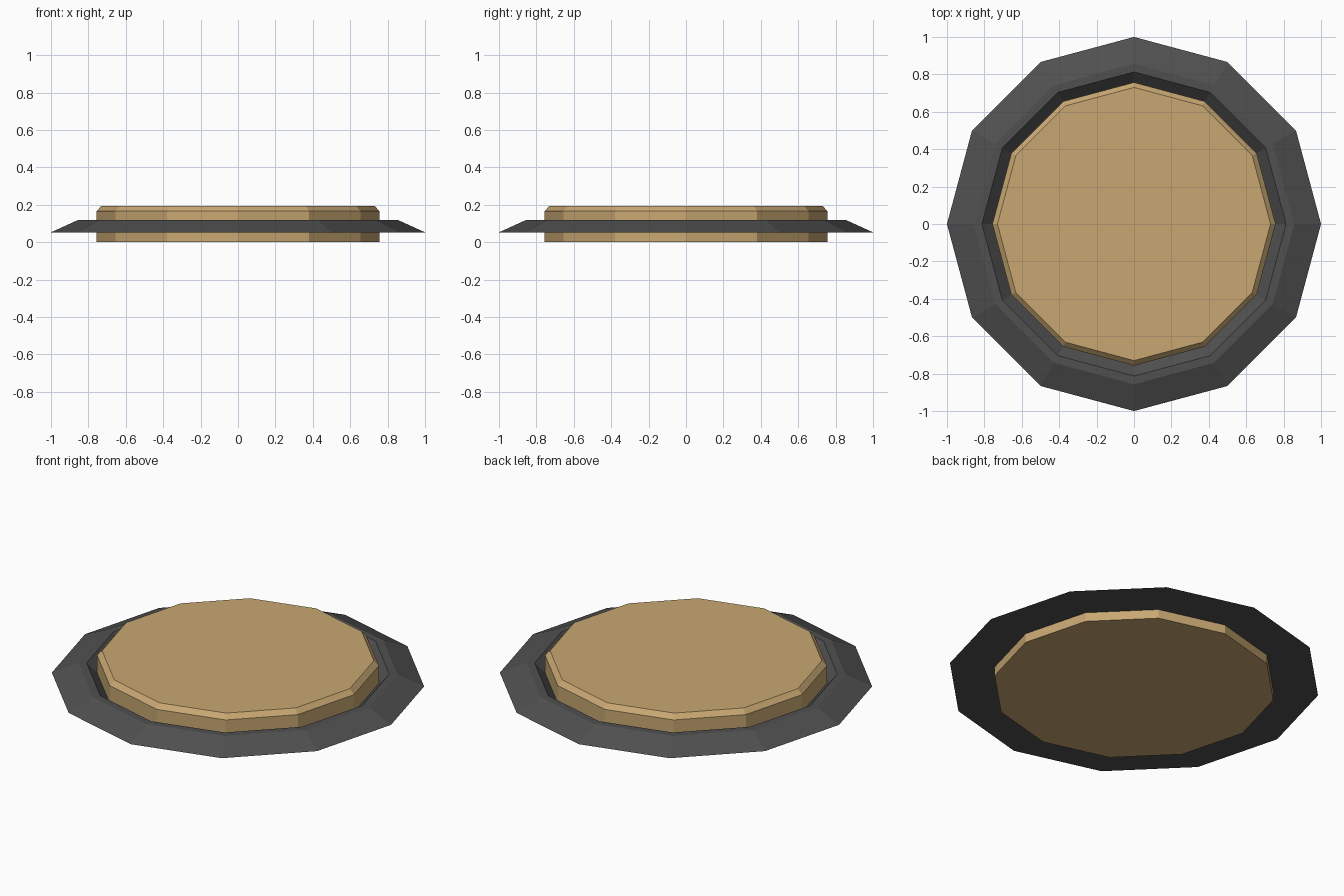
import bpy, bmesh
from math import cos, sin, pi

if "Cube" in bpy.data.objects:
    bpy.data.objects.remove(bpy.data.objects["Cube"])

SIDES = 12


def material(name, color):
    m = bpy.data.materials.new(name)
    m.diffuse_color = (*color, 1)
    m.use_nodes = True
    m.node_tree.nodes["Principled BSDF"].inputs["Base Color"].default_value = m.diffuse_color
    return m


def lathe(name, profile, mat, ring=False):
    """Revolve (radius, z) points; a ring closes on itself, a disc gets caps."""
    bm = bmesh.new()
    loops = [[bm.verts.new((r * cos(2 * pi * i / SIDES), r * sin(2 * pi * i / SIDES), z))
              for i in range(SIDES)] for r, z in profile]
    pairs = list(zip(loops, loops[1:]))
    if ring:
        pairs.append((loops[-1], loops[0]))
    else:
        bm.faces.new(loops[0])
        bm.faces.new(loops[-1])
    for a, b in pairs:
        for i in range(SIDES):
            j = (i + 1) % SIDES
            bm.faces.new((a[i], a[j], b[j], b[i]))
    bmesh.ops.recalc_face_normals(bm, faces=bm.faces)
    me = bpy.data.meshes.new(name)
    bm.to_mesh(me)
    bm.free()
    me.materials.append(mat)
    ob = bpy.data.objects.new(name, me)
    bpy.context.collection.objects.link(ob)
    return ob


tan = material("tan", (0.58, 0.39, 0.17))
dark = material("dark_grey", (0.08, 0.08, 0.08))

# Raised centre disc with a chamfered top edge
lathe("center_disc", [(0.757, 0), (0.757, 0.166), (0.73, 0.194)], tan)

# Sloped surround with a flat crest and a chamfered inner lip
lathe("outer_rim", [(1, 0.053), (0.857, 0.118), (0.813, 0.118), (0.75, 0.055), (0.75, 0.053)],
      dark, ring=True)
